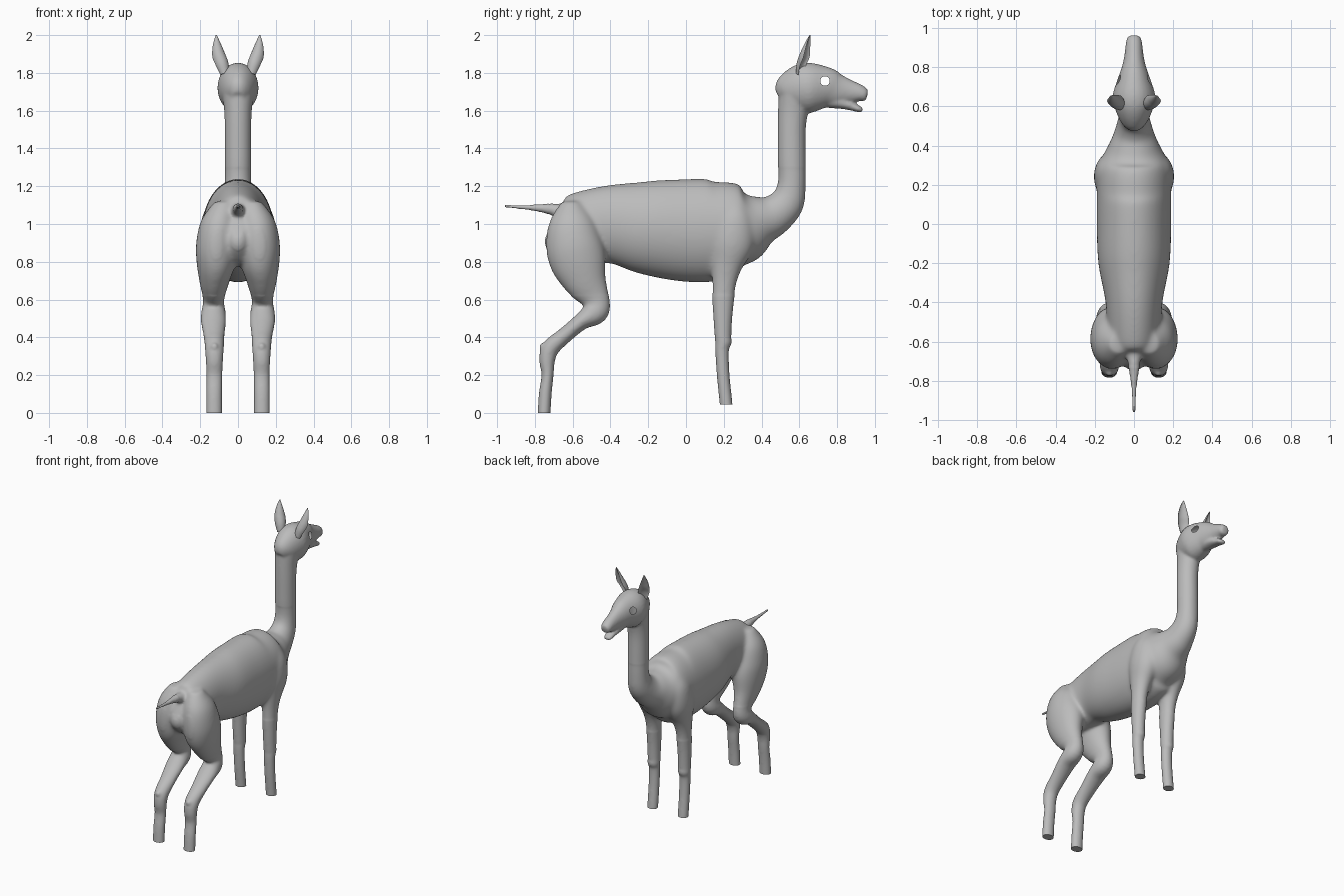
import bpy, bmesh, math
from mathutils import Vector

fur = bpy.data.materials.new("grey_fur")
fur.diffuse_color = (0.5, 0.5, 0.5, 1)


def spline(pts, steps=5):
    """Catmull-Rom through tuples of any size."""
    out = []
    P = [pts[0]] + list(pts) + [pts[-1]]
    for i in range(1, len(P) - 2):
        a, b, c, d = P[i - 1:i + 3]
        for s in range(steps):
            t = s / steps
            out.append([0.5 * (2 * q + (r - p) * t + (2 * p - 5 * q + 4 * r - w) * t * t
                               + (3 * q - p - 3 * r + w) * t ** 3) for p, q, r, w in zip(a, b, c, d)])
    return out + [list(pts[-1])]


def loft(bm, pts, side=1, yaw=0.0, cup=False, n=28):
    """Tube along points (x, y, z, half width, half depth); rings sit across the path."""
    S = spline(pts)
    C = [Vector((p[0] * side, p[1], p[2])) for p in S]
    u = Vector((math.cos(yaw), -math.sin(yaw) * side, 0))
    rings = []
    for i, p in enumerate(S):
        t = (C[min(i + 1, len(S) - 1)] - C[max(i - 1, 0)]).normalized()
        v = t.cross(u).normalized()
        ring = []
        for k in range(n):
            a = 2 * math.pi * k / n
            s = math.sin(a)
            if cup and s > 0:
                s *= -0.55
            ring.append(bm.verts.new(C[i] + u * (math.cos(a) * max(p[3], .002)) + v * (s * max(p[4], .002))))
        rings.append(ring)
    faces = [bm.faces.new(rings[0]), bm.faces.new(rings[-1])]
    for A, B in zip(rings, rings[1:]):
        for k in range(n):
            faces.append(bm.faces.new((A[k], A[(k + 1) % n], B[(k + 1) % n], B[k])))
    bmesh.ops.recalc_face_normals(bm, faces=faces)


def make(name, bm):
    me = bpy.data.meshes.new(name)
    bm.to_mesh(me)
    bm.free()
    me.materials.clear()
    me.materials.append(fur)
    me.shade_smooth()
    me.set_sharp_from_angle(angle=math.radians(50))
    ob = bpy.data.objects.new(name, me)
    bpy.context.collection.objects.link(ob)
    return ob


bm = bmesh.new()
# torso running into the neck
loft(bm, [(0, -.72, .98, .03, .06), (0, -.68, .965, .09, .14), (0, -.60, .965, .13, .19),
          (0, -.40, .998, .145, .208), (0, -.20, .98, .182, .25), (0, 0, .966, .19, .272),
          (0, .15, .968, .19, .27), (0, .25, .99, .185, .235), (0, .33, .997, .165, .195),
          (0, .40, 1.02, .13, .135), (0, .47, 1.05, .10, .108), (0, .535, 1.115, .08, .093),
          (0, .56, 1.21, .071, .075), (0, .56, 1.35, .07, .074), (0, .56, 1.50, .07, .074),
          (0, .567, 1.60, .073, .08), (0, .58, 1.70, .085, .09)], n=40)
# head with upper jaw, then lower jaw
loft(bm, [(0, .495, 1.67, .03, .04), (0, .53, 1.69, .07, .095), (0, .60, 1.712, .1, .128),
          (0, .66, 1.722, .108, .132), (0, .74, 1.722, .083, .11), (0, .80, 1.709, .062, .089),
          (0, .86, 1.701, .049, .066), (0, .92, 1.692, .042, .046), (0, .95, 1.678, .034, .032),
          (0, .958, 1.675, .02, .018)])
loft(bm, [(0, .74, 1.66, .045, .045), (0, .82, 1.643, .045, .034), (0, .88, 1.622, .036, .022),
          (0, .92, 1.607, .03, .017), (0, .936, 1.605, .018, .01)])
# tail
loft(bm, [(0, -.64, 1.06, .045, .045), (0, -.71, 1.078, .033, .033), (0, -.76, 1.083, .024, .023),
          (0, -.84, 1.088, .014, .014), (0, -.965, 1.095, .008, .008)])
for s in (1, -1):
    # hind leg
    loft(bm, [(.075, -.61, 1.12, .05, .05), (.10, -.605, 1.02, .095, .118), (.112, -.593, .9, .11, .148),
              (.115, -.57, .8, .105, .15), (.125, -.533, .7, .08, .118), (.129, -.48, .6, .056, .076),
              (.13, -.483, .535, .064, .07), (.13, -.555, .483, .066, .045), (.127, -.64, .412, .056, .042),
              (.125, -.715, .345, .05, .047), (.125, -.735, .28, .046, .042), (.125, -.733, .2, .042, .032),
              (.126, -.745, .1, .042, .034), (.126, -.752, -.02, .042, .034)], s)
    bmesh.ops.create_icosphere(bm, subdivisions=2, radius=.022)
    bm.verts.ensure_lookup_table()
    for v in bm.verts[-42:]:  # heel knob
        v.co += Vector((.125 * s, -.756, .35))
    # front leg with shoulder
    loft(bm, [(.09, .26, 1.12, .06, .05), (.105, .255, 1.03, .088, .105), (.115, .24, .9, .09, .122),
              (.12, .215, .78, .066, .085), (.123, .203, .69, .052, .065), (.124, .197, .6, .048, .058),
              (.125, .195, .5, .045, .05), (.125, .196, .4, .043, .044), (.125, .198, .375, .043, .044),
              (.125, .191, .33, .04, .036), (.125, .197, .2, .038, .034), (.125, .212, .05, .038, .034),
              (.125, .214, .01, .038, .034)], s)

# fuse the volumes into one skin
raw = make("body_source", bm)
rm = raw.modifiers.new("fuse", 'REMESH')
rm.mode = 'VOXEL'
rm.voxel_size = 0.0075
dg = bpy.context.evaluated_depsgraph_get()
skin = bpy.data.meshes.new_from_object(raw.evaluated_get(dg))
bpy.data.objects.remove(raw)
bm = bmesh.new()
bm.from_mesh(skin)

# soften: strongly on the trunk, lightly elsewhere
trunk = [v for v in bm.verts if .62 < v.co.z < 1.3 and v.co.y > -.73]
for i in range(25):
    bmesh.ops.smooth_vert(bm, verts=trunk if i > 4 else bm.verts[:], factor=.5,
                          use_axis_x=True, use_axis_y=True, use_axis_z=True)
# flat foot ends
for v in bm.verts:
    v.co.z = max(v.co.z, .045 if v.co.y > 0 else 0)

# open eye holes
EY, EZ, ER = .736, 1.757, .025


def eye_dist(c):
    return math.hypot(c.y - EY, c.z - EZ)


hole = [f for f in bm.faces if abs(f.calc_center_median().x) > .02 and eye_dist(f.calc_center_median()) < ER]
bmesh.ops.delete(bm, geom=hole, context='FACES')
for v in bm.verts:
    d = eye_dist(v.co)
    if v.is_boundary and 0 < d < .06:
        v.co.y = EY + (v.co.y - EY) * ER / d
        v.co.z = EZ + (v.co.z - EZ) * ER / d
make("body", bm)

# cupped ears
for s, name in ((1, "ear_right"), (-1, "ear_left")):
    bm = bmesh.new()
    loft(bm, [(.07, .605, 1.79, .025, .025), (.085, .62, 1.84, .036, .036), (.10, .637, 1.88, .038, .04),
              (.108, .644, 1.92, .031, .031), (.113, .65, 1.96, .019, .018), (.115, .657, 2.0, .003, .003)],
         s, yaw=math.radians(25), cup=True)
    make(name, bm)
